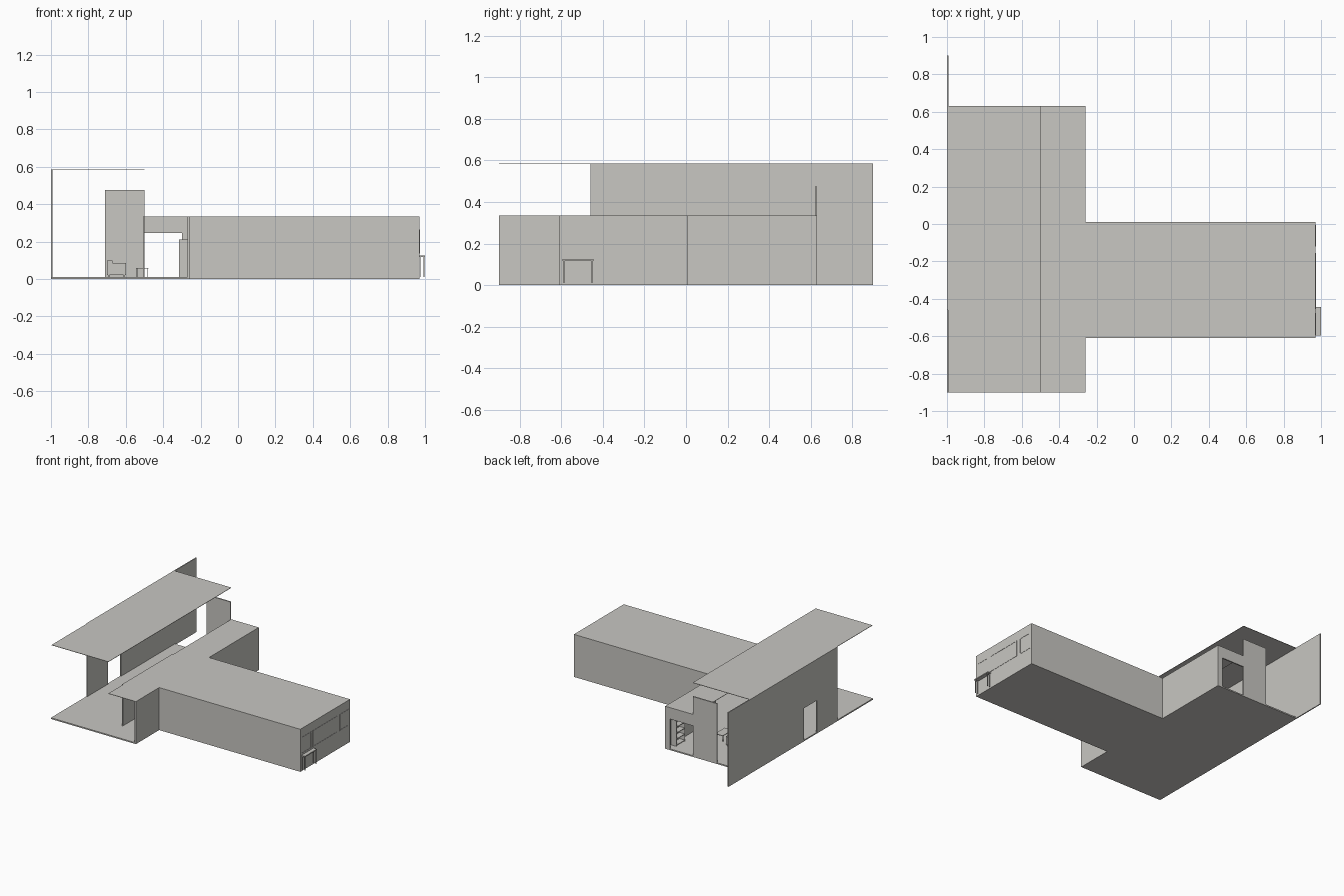
import bpy
import bmesh

if "Cube" in bpy.data.objects:
    bpy.data.objects.remove(bpy.data.objects["Cube"])

mat = bpy.data.materials.new("warm grey")
mat.diffuse_color = (0.58, 0.57, 0.54, 1)
mat.use_nodes = True
mat.node_tree.nodes["Principled BSDF"].inputs["Base Color"].default_value = mat.diffuse_color


def parts(name, boxes):
    """One object from boxes given as (x0, x1, y0, y1, z0, z1)."""
    bm = bmesh.new()
    for x0, x1, y0, y1, z0, z1 in boxes:
        vs = bmesh.ops.create_cube(bm, size=1)["verts"]
        for v in vs:
            v.co.x = x1 if v.co.x > 0 else x0
            v.co.y = y1 if v.co.y > 0 else y0
            v.co.z = z1 if v.co.z > 0 else z0
    me = bpy.data.meshes.new(name)
    bm.to_mesh(me)
    bm.free()
    me.materials.append(mat)
    ob = bpy.data.objects.new(name, me)
    bpy.context.collection.objects.link(ob)
    return ob


def wall_x(name, x0, x1, y0, y1, h, oy0, oy1, oz0, oz1):
    """Wall running along y with one opening."""
    parts(name, [(x0, x1, y0, oy0, 0, h), (x0, x1, oy1, y1, 0, h),
                 (x0, x1, oy0, oy1, oz1, h)]
          + ([(x0, x1, oy0, oy1, 0, oz0)] if oz0 > 0 else []))


LOW, HIGH, T = 0.335, 0.585, 0.008

# Floor slabs
parts("main_floor", [(-1, -0.26, -0.9, 0.63, 0, 0.01)])
parts("wing_floor", [(-0.26, 0.97, -0.61, 0.01, 0, 0.01)])

# Thin flat roofs
parts("high_roof", [(-0.995, -0.5, -0.9, 0.63, HIGH - 0.003, HIGH)])
parts("corridor_roof", [(-0.5, -0.26, -0.9, 0.63, LOW - 0.003, LOW)])
parts("wing_roof", [(-0.26, 0.97, -0.61, 0.01, LOW - 0.003, LOW)])

# Tall side wall with doorway
wall_x("tall_side_wall", -1, -1 + T, -0.46, 0.9, HIGH, -0.2, -0.04, 0, 0.26)

# Corridor outer walls, open to the wing between them
parts("corridor_outer_walls", [(-0.27, -0.26, -0.9, -0.61, 0, LOW),
                               (-0.27, -0.26, 0.01, 0.63, 0, LOW)])
# Partition between tall room and corridor
parts("partition_wall", [(-0.508, -0.5, -0.72, -0.1, 0, LOW)])

# Back wall: tall panel, lintel and jambs around the opening
parts("back_wall", [(-0.71, -0.5, 0.62, 0.63, 0, 0.475),
                    (-0.5, -0.27, 0.62, 0.63, 0.245, LOW),
                    (-0.30, -0.27, 0.62, 0.63, 0, 0.245)])

# Wing walls
parts("wing_side_walls", [(-0.26, 0.97, -0.61, -0.61 + T, 0, LOW),
                          (-0.26, 0.97, 0.01 - T, 0.01, 0, LOW)])
parts("wing_end_wall", [(0.97 - T, 0.97, -0.61, 0.01, 0, LOW)])

# Window frames on the wing end
for i, (a, b) in enumerate([(-0.595, -0.475), (-0.455, -0.155), (-0.12, -0.005)]):
    z0, z1, f, x = 0.135, 0.265, 0.006, 0.97
    parts(f"window_frame_{i + 1}", [
        (x, x + 0.002, a, b, z0, z0 + f), (x, x + 0.002, a, b, z1 - f, z1),
        (x, x + 0.002, a, a + f, z0, z1), (x, x + 0.002, b - f, b, z0, z1)])


def table(name, x0, x1, y0, y1, top, t, leg):
    """Slab top on four legs."""
    bx = [(x0, x1, y0, y1, top - t, top)]
    for x in (x0 + 0.002, x1 - leg - 0.002):
        for y in (y0 + 0.005, y1 - leg - 0.005):
            bx.append((x, x + leg, y, y + leg, 0.01, top - t))
    parts(name, bx)


table("end_table", 0.97, 1.0, -0.595, -0.445, 0.125, 0.008, 0.005)
table("coffee_table", -0.545, -0.478, 0.2, 0.32, 0.06, 0.005, 0.005)

# Bookshelf against the corridor wall
shelf = [(-0.315, -0.27, y, y + 0.005, 0.01, 0.21) for y in (0.46, 0.565)]
shelf += [(-0.315, -0.27, 0.46, 0.57, z, z + 0.005)
          for z in (0.015, 0.063, 0.11, 0.157, 0.205)]
parts("bookshelf", shelf)

# Sofa: base, back, arms, feet
parts("sofa", [(-0.7, -0.6, 0.16, 0.36, 0.022, 0.05),
               (-0.7, -0.67, 0.16, 0.36, 0.05, 0.1),
               (-0.7, -0.6, 0.16, 0.185, 0.05, 0.085),
               (-0.7, -0.6, 0.335, 0.36, 0.05, 0.085)]
      + [(x, x + 0.008, y, y + 0.008, 0.01, 0.022)
         for x in (-0.695, -0.613) for y in (0.165, 0.347)])
